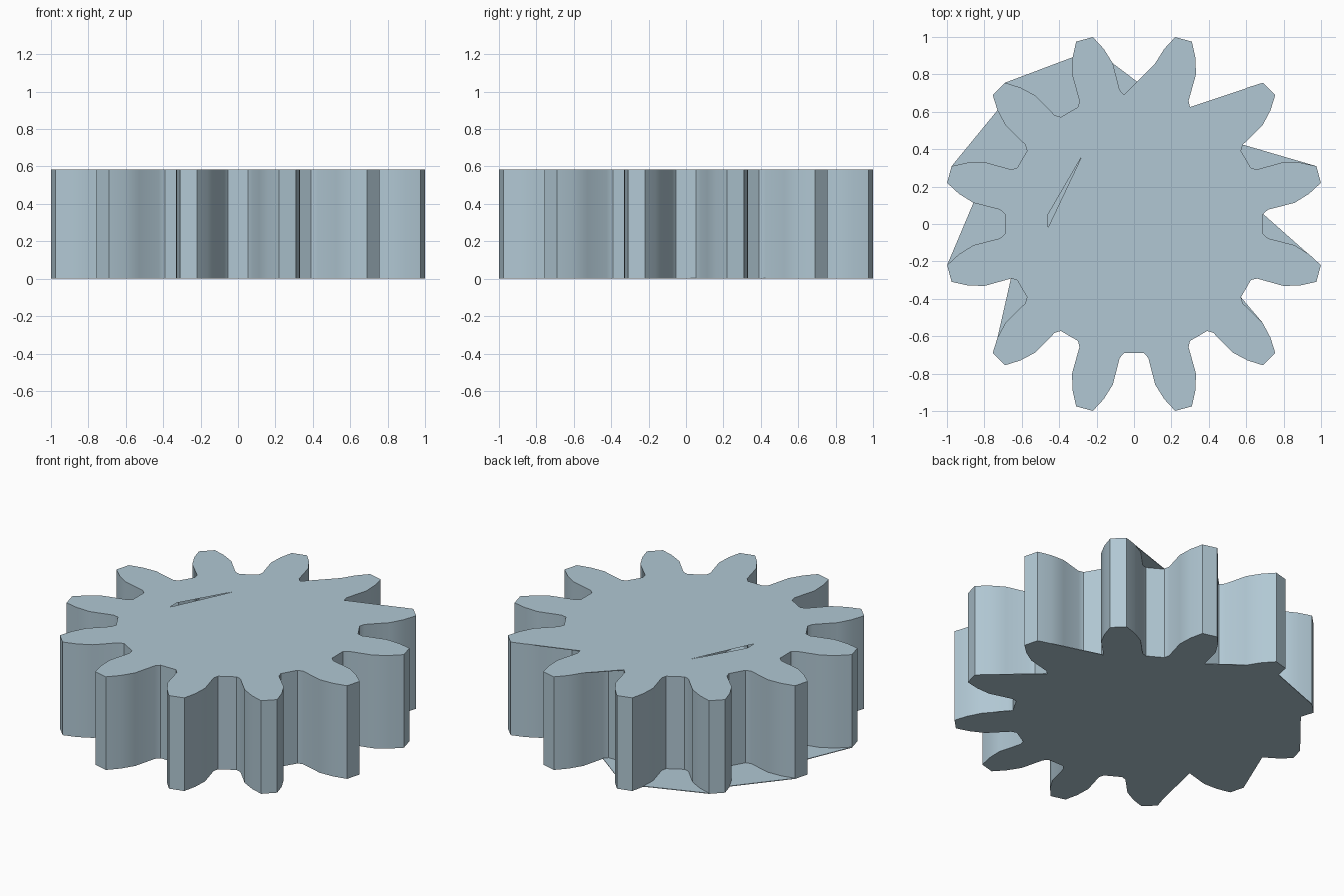
import bpy, bmesh
from math import radians, cos, sin

cube = bpy.data.objects.get("Cube")
if cube:
    bpy.data.objects.remove(cube, do_unlink=True)

TEETH = 12
HEIGHT = 0.585

steel = bpy.data.materials.new("pale blue steel")
steel.use_nodes = True
colour = (0.44, 0.575, 0.655, 1)
steel.diffuse_color = colour
steel.node_tree.nodes["Principled BSDF"].inputs["Base Color"].default_value = colour

# Half tooth from tip to root: angle from the tooth centre, radius
half = [(2.6, 1.023), (5.2, 0.95), (7.5, 0.866), (8.9, 0.72), (10.6, 0.693)]
tooth = [(-a, r) for a, r in reversed(half)] + half
outline = []
for k in range(TEETH):
    for a, r in tooth:
        t = radians((k + 0.5) * 360 / TEETH + a)
        outline.append((r * cos(t), r * sin(t)))


def make_object(name, bm):
    mesh = bpy.data.meshes.new(name)
    bm.to_mesh(mesh)
    bm.free()
    mesh.materials.append(steel)
    obj = bpy.data.objects.new(name, mesh)
    bpy.context.collection.objects.link(obj)
    return obj


def add_loop(bm, points, z):
    verts = [bm.verts.new((x, y, z)) for x, y in points]
    edges = [bm.edges.new((v, verts[i - 1])) for i, v in enumerate(verts)]
    return verts, edges


# Gear body: bottom, flanks, and a top with a narrow slit
bm = bmesh.new()
low, _ = add_loop(bm, outline, 0)
high, rim = add_loop(bm, outline, HEIGHT)
_, slit = add_loop(bm, [(-0.28, 0.36), (-0.46, 0.05), (-0.46, -0.02)], HEIGHT)
bm.faces.new(low[::-1])
for i in range(len(low)):
    bm.faces.new((low[i - 1], low[i], high[i], high[i - 1]))
bmesh.ops.triangle_fill(bm, use_beauty=True, edges=rim + slit, normal=(0, 0, 1))
gear = make_object("gear_body", bm)
bpy.ops.object.select_all(action="DESELECT")
gear.select_set(True)
bpy.context.view_layer.objects.active = gear
bpy.ops.object.shade_smooth_by_angle(angle=radians(42))


# Thin webs closing parts of the gaps: gap number, first and last outline point
def add_webs(name, spans, z, thickness):
    bm = bmesh.new()
    for gap, first, last in spans:
        start, end = 10 * (gap - 1) + first, 10 * gap + last
        pts = [outline[i % len(outline)] for i in range(start, end + 1)]
        bm.faces.new([bm.verts.new((x, y, z)) for x, y in reversed(pts)])
    bmesh.ops.recalc_face_normals(bm, faces=bm.faces)
    for face in bm.faces:
        if face.normal.z < 0:
            face.normal_flip()
    webs = make_object(name, bm)
    solid = webs.modifiers.new("Thickness", "SOLIDIFY")
    solid.thickness = thickness
    solid.offset = -1


add_webs("bottom_webs", [(0, 5, 0), (1, 5, 1), (3, 8, 2), (4, 6, 4), (5, 6, 4),
                         (6, 7, 4), (7, 8, 3), (11, 7, -1)], 0.004, 0.004)
add_webs("top_webs", [(2, 5, 0), (3, 7, 0)], HEIGHT, 0.004)
